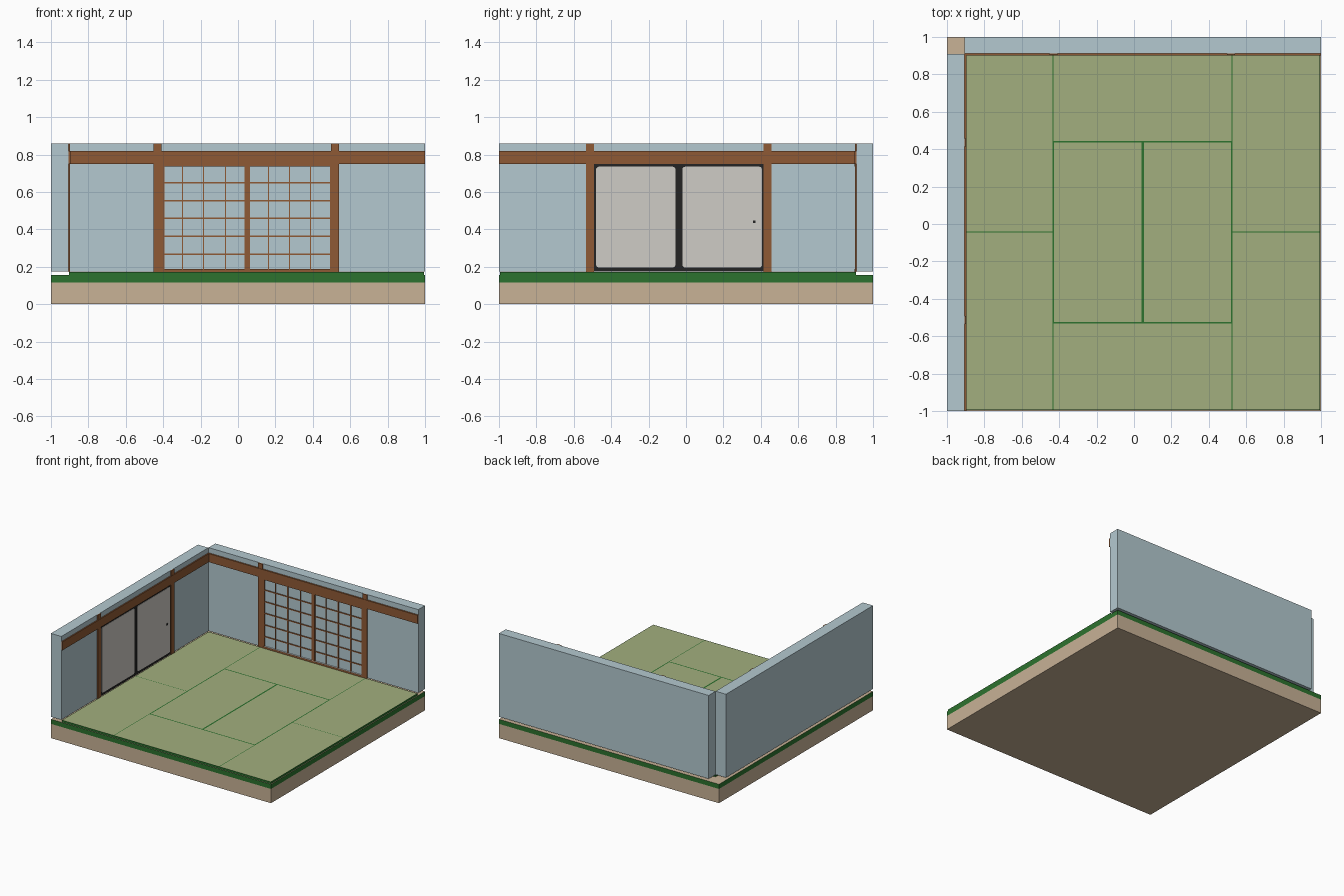
import bpy, bmesh

if "Cube" in bpy.data.objects:
    bpy.data.objects.remove(bpy.data.objects["Cube"])


def srgb(r, g, b):
    f = lambda c: c / 12.92 if c <= 0.04045 else ((c + 0.055) / 1.055) ** 2.4
    return (f(r / 255), f(g / 255), f(b / 255), 1)


def material(name, *rgb):
    m = bpy.data.materials.new(name)
    m.diffuse_color = srgb(*rgb)
    m.use_nodes = True
    m.node_tree.nodes["Principled BSDF"].inputs["Base Color"].default_value = m.diffuse_color
    return m


TAN = material("tan_base", 200, 178, 150)
GREEN = material("dark_green", 44, 114, 46)
STRAW = material("straw_green", 162, 175, 126)
WALL = material("pale_blue", 180, 201, 208)
WOOD = material("brown_wood", 143, 90, 53)
BLACK = material("black_lacquer", 36, 36, 36)
PAPER = material("panel_grey", 207, 204, 198)
WHITE = material("white_paper", 250, 250, 248)


def box(name, x, y, z, mats, edit=None):
    """Box from (min, max) ranges, with an optional bmesh edit."""
    bm = bmesh.new()
    bmesh.ops.create_cube(bm, size=1)
    for v in bm.verts:
        v.co = [r[0] if c < 0 else r[1] for c, r in zip(v.co, (x, y, z))]
    bm.normal_update()
    if edit:
        edit(bm)
    me = bpy.data.meshes.new(name)
    bm.to_mesh(me)
    bm.free()
    for m in mats:
        me.materials.append(m)
    ob = bpy.data.objects.new(name, me)
    bpy.context.collection.objects.link(ob)
    return ob


# Base slab with a green band round the top of its sides
def green_band(bm):
    bmesh.ops.bisect_plane(bm, geom=bm.verts[:] + bm.edges[:] + bm.faces[:],
                           plane_co=(0, 0, 0.117), plane_no=(0, 0, 1))
    bm.normal_update()
    for f in bm.faces:
        if abs(f.normal.z) < 0.5 and f.calc_center_median().z > 0.117:
            f.material_index = 1


box("base", (-1, 1), (-1, 1), (0, 0.155), [TAN, GREEN], green_band)


# Tatami mats: green cloth edging with an inset straw top
def mat(name, x, y, border):
    def straw_top(bm):
        top = [f for f in bm.faces if f.normal.z > 0.5]
        bmesh.ops.inset_region(bm, faces=top, thickness=border)
        top[0].material_index = 1
    box(name, x, y, (0.155, 0.171), [GREEN, STRAW], straw_top)


X0, X1, X2, X3, X4 = -0.903, -0.433, 0.047, 0.525, 0.995
Y0, Y1, Y2, Y3, Y4 = -0.995, -0.53, -0.043, 0.442, 0.908
for side, x in (("left", (X0, X1)), ("right", (X3, X4))):
    mat(side + "_mat_front", x, (Y0, Y2), 0.003)
    mat(side + "_mat_back", x, (Y2, Y4), 0.003)
mat("front_mat", (X1, X3), (Y0, Y1), 0.004)
mat("back_mat", (X1, X3), (Y3, Y4), 0.004)
mat("centre_mat_left", (X1, X2), (Y1, Y3), 0.009)
mat("centre_mat_right", (X2, X3), (Y1, Y3), 0.009)

# Walls, raised slightly above the floor
WX, WY = -0.906, 0.912
box("left_wall", (-1, WX), (-1, 0.909), (0.175, 0.86), [WALL])
box("back_wall", (WX, 1), (WY, 1), (0.175, 0.86), [WALL])

# Wooden beams and posts on the inner wall faces
box("back_beam", (WX, 1), (WY - 0.012, WY), (0.748, 0.818), [WOOD])
box("left_beam", (WX, WX + 0.01), (-1, 0.906), (0.748, 0.818), [WOOD])
for i, x in enumerate((-0.452, 0.498)):
    box(f"back_post_{i}", (x, x + 0.042), (WY - 0.009, WY), (0.172, 0.86), [WOOD])
for i, y in enumerate((-0.535, 0.415)):
    box(f"left_post_{i}", (WX, WX + 0.008), (y, y + 0.042), (0.172, 0.86), [WOOD])

# Lattice screen on the back wall
for i, (a, b) in enumerate(((-0.41, -0.393), (0.035, 0.064), (0.491, 0.498))):
    box(f"screen_stile_{i}", (a, b), (WY - 0.008, WY), (0.172, 0.75), [WOOD])
for i, (a, b) in enumerate(((0.172, 0.187), (0.735, 0.75))):
    box(f"screen_rail_{i}", (-0.41, 0.498), (WY - 0.01, WY), (a, b), [WOOD])
box("screen_sill_plate", (-0.393, 0.491), (WY - 0.0095, WY), (0.187, 0.189), [WHITE])
for i, x in enumerate((-0.297, -0.184, -0.067, 0.163, 0.275, 0.388)):
    box(f"lattice_upright_{i}", (x - 0.003, x + 0.003), (WY - 0.006, WY),
        (0.187, 0.737), [WOOD])
for i in range(5):
    z = 0.267 + i * 0.0955
    box(f"lattice_bar_{i}", (-0.393, 0.491), (WY - 0.006, WY),
        (z - 0.004, z + 0.004), [WOOD])


# Sliding doors on the left wall: black frame with rounded pale panels
def round_corners(bm):
    along_x = [e for e in bm.edges
               if abs(e.verts[0].co.x - e.verts[1].co.x) > 1e-4]
    bmesh.ops.bevel(bm, geom=along_x, offset=0.016, segments=4,
                    profile=0.5, affect='EDGES')


box("door_frame", (WX, WX + 0.003), (-0.494, 0.415), (0.175, 0.748), [BLACK])
for i, y in enumerate(((-0.481, -0.056), (-0.02, 0.407))):
    box(f"door_panel_{i}", (WX, WX + 0.005), y, (0.196, 0.735), [PAPER], round_corners)
box("door_pull", (WX, WX + 0.008), (0.358, 0.372), (0.433, 0.447), [BLACK])
